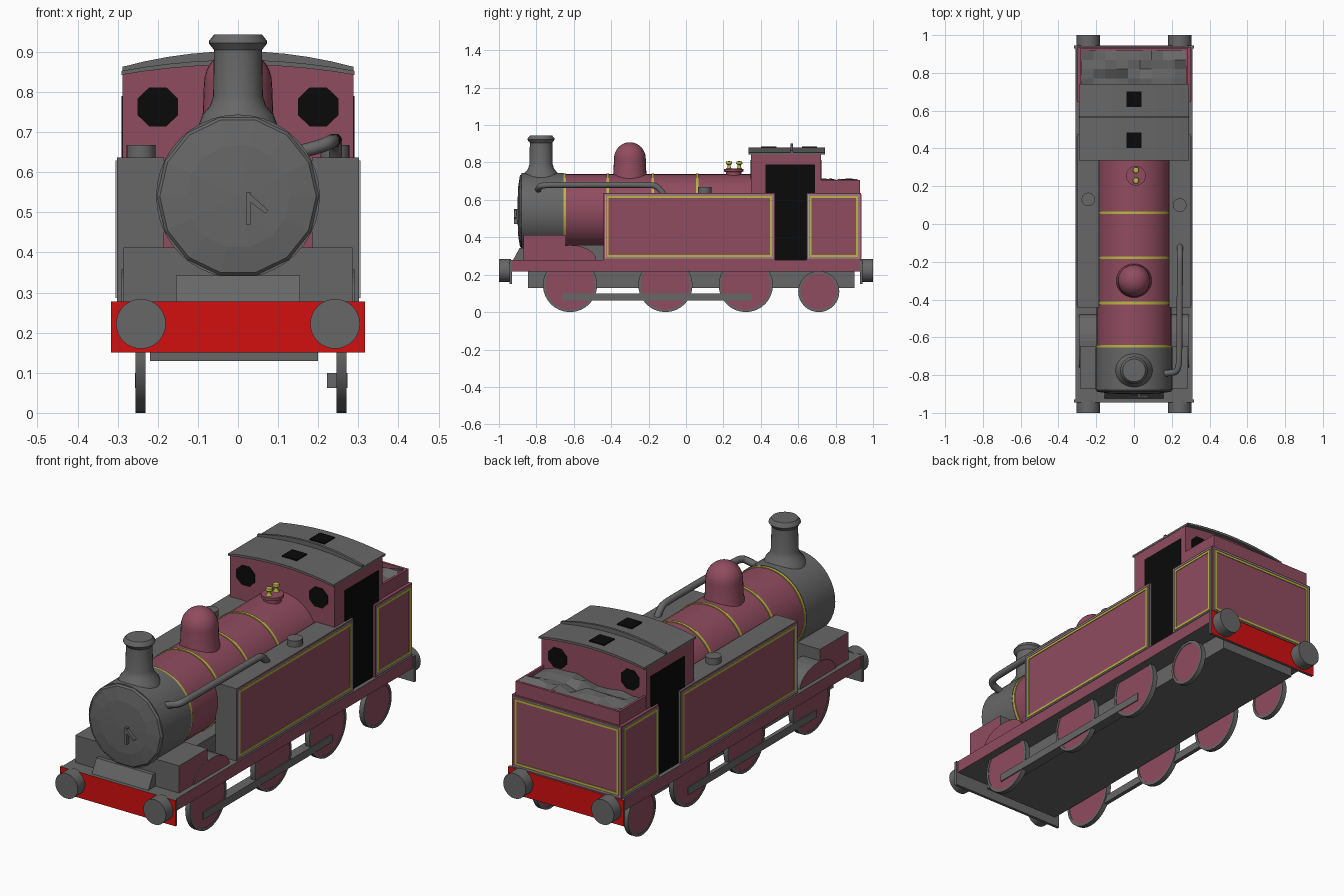
import bpy, bmesh, math, random
from mathutils import Vector, Matrix

cube = bpy.data.objects.get("Cube")
if cube:
    bpy.data.objects.remove(cube, do_unlink=True)


def material(name, rgb):
    m = bpy.data.materials.new(name)
    m.use_nodes = True
    m.diffuse_color = (*rgb, 1)
    bsdf = next(n for n in m.node_tree.nodes if n.type == 'BSDF_PRINCIPLED')
    bsdf.inputs["Base Color"].default_value = (*rgb, 1)
    bsdf.inputs["Roughness"].default_value = 0.7
    return m


maroon = material("maroon", (0.28, 0.072, 0.115))
grey = material("dark grey", (0.135, 0.135, 0.135))
black = material("black", (0.003, 0.003, 0.003))
yellow = material("lining yellow", (0.5, 0.47, 0.06))
red = material("beam red", (0.65, 0.005, 0.005))
pale = material("pale grey", (0.4, 0.37, 0.38))


def finish(name, bm, mats, rule=None, smooth=False):
    """Turn a bmesh into an object; rule(normal, centre) picks the material."""
    bmesh.ops.remove_doubles(bm, verts=bm.verts, dist=1e-5)
    bmesh.ops.recalc_face_normals(bm, faces=bm.faces)
    bm.normal_update()
    if rule:
        for f in bm.faces:
            f.material_index = int(rule(f.normal, f.calc_center_median()))
    me = bpy.data.meshes.new(name)
    bm.to_mesh(me)
    bm.free()
    for m in mats:
        me.materials.append(m)
    ob = bpy.data.objects.new(name, me)
    bpy.context.collection.objects.link(ob)
    if smooth:
        bpy.ops.object.select_all(action='DESELECT')
        ob.select_set(True)
        bpy.context.view_layer.objects.active = ob
        bpy.ops.object.shade_smooth_by_angle(angle=math.radians(35))
    return ob


def add_prism(bm, pts, axis, a, b):
    """Extrude a 2D outline along axis (x, y or z = 0, 1, 2) from a to b."""
    def at(p, t):
        c = list(p)
        c.insert(axis, t)
        return bm.verts.new(c)
    lo, hi = [at(p, a) for p in pts], [at(p, b) for p in pts]
    bm.faces.new(lo)
    bm.faces.new(hi)
    for i in range(len(pts)):
        j = (i + 1) % len(pts)
        bm.faces.new((lo[i], lo[j], hi[j], hi[i]))


def prism(name, pts, axis, a, b, mats, rule=None):
    bm = bmesh.new()
    add_prism(bm, pts, axis, a, b)
    return finish(name, bm, mats, rule)


def rect(u0, u1, v0, v1):
    return [(u0, v0), (u1, v0), (u1, v1), (u0, v1)]


def box(name, x, y, z, mats, rule=None):
    return prism(name, rect(*x, *y), 2, *z, mats, rule)


def lathe(name, profile, centre, mats, axis=(0, 0, 1), sides=32, rule=None, smooth=True):
    """Spin (radius, distance) points round an axis through centre."""
    bm = bmesh.new()
    vs = [bm.verts.new((r, 0, t)) for r, t in profile]
    es = [bm.edges.new(p) for p in zip(vs, vs[1:])]
    bmesh.ops.spin(bm, geom=vs + es, cent=(0, 0, 0), axis=(0, 0, 1),
                   angle=math.tau, steps=sides)
    rot = Vector((0, 0, 1)).rotation_difference(Vector(axis)).to_matrix().to_4x4()
    bm.transform(Matrix.Translation(centre) @ rot)
    return finish(name, bm, mats, rule, smooth)


def drum(name, r, t0, t1, centre, mats, **kw):
    return lathe(name, [(0, t0), (r, t0), (r, t1), (0, t1)], centre, mats, **kw)


def lining(name, axis, pos, u, v):
    """Yellow frame with a pale outer line, laid on a flat panel."""
    for label, inset, w, mat in (("pale_line", 0.008, 0.005, pale), ("lining", 0.016, 0.011, yellow)):
        bm = bmesh.new()
        u0, u1, v0, v1 = u[0] + inset, u[1] - inset, v[0] + inset, v[1] - inset
        for r in (rect(u0, u1, v0, v0 + w), rect(u0, u1, v1 - w, v1),
                  rect(u0, u0 + w, v0 + w, v1 - w), rect(u1 - w, u1, v0 + w, v1 - w)):
            add_prism(bm, r, axis, pos - 0.003, pos + 0.003)
        finish(name + "_" + label, bm, [mat])


def side_maroon(n, c):
    return abs(n.x) > 0.9


SIDES = (("left", 1), ("right", -1))
TWO = [grey, maroon]
FLOOR = 0.278

# Footplate, underframe and buffer beams
box("footplate", (-0.31, 0.31), (-0.935, 0.935), (0.218, FLOOR), TWO, side_maroon)
box("underframe", (-0.22, 0.2), (-0.845, 0.9), (0.13, 0.218), [grey])
for end, s in (("front", -1), ("rear", 1)):
    box(end + "_beam", (-0.317, 0.317), sorted((s * 0.93, s * 0.944)), (0.15, FLOOR),
        [grey, red], lambda n, c: n.y * s > 0.9)
    for side, k in SIDES:
        drum(f"{end}_{side}_buffer", 0.062, 0.935, 1.0, (k * 0.242, 0, 0.222),
             [grey], axis=(0, s, 0))

# Wheels with grey tyres, and coupling rods
for side, x in (("left", 0.258), ("right", -0.243)):
    for i, (y, r) in enumerate(((-0.62, 0.145), (-0.11, 0.145), (0.32, 0.145), (0.71, 0.11))):
        ri, h, d = r - 0.013, 0.0125, 0.010
        hub = Vector((x, y, r))
        lathe(f"{side}_wheel_{i + 1}", [(0, -d), (ri, -d), (ri, -h), (r, -h), (r, h), (ri, h), (ri, d), (0, d)],
              hub, TWO, axis=(1, 0, 0), smooth=True,
              rule=lambda n, c: abs(n.x) > 0.9 and (c - hub).length < ri * 0.97)
box("left_coupling_rod", (0.222, 0.273), (-0.66, 0.35), (0.062, 0.1), [grey])
box("right_coupling_rod", (-0.257, -0.237), (-0.66, 0.35), (0.062, 0.1), [grey])

# Boiler, smokebox and bands
axle = (0, 0, 0.54)
drum("boiler", 0.198, -0.66, 0.36, axle, [maroon], axis=(0, 1, 0), sides=40)
drum("smokebox", 0.204, -0.88, -0.655, axle, [grey], axis=(0, 1, 0), sides=40)
lathe("smokebox_door", [(0, -0.878), (0.204, -0.878), (0.195, -0.888), (0.13, -0.898), (0, -0.902)],
      axle, [grey], axis=(0, 1, 0), sides=14, smooth=False)
for i, y in enumerate((-0.648, -0.418, -0.178, 0.06)):
    drum(f"boiler_band_{i + 1}", 0.202, y - 0.007, y + 0.007, axle, [yellow], axis=(0, 1, 0), sides=40)
box("boiler_cradle", (-0.16, 0.16), (-0.65, 0.35), (FLOOR, 0.36), [grey])
box("smokebox_saddle", (-0.285, 0.285), (-0.87, -0.645), (FLOOR, 0.413), TWO, side_maroon)
prism("front_step", [(-0.925, FLOOR), (-0.86, FLOOR), (-0.86, 0.343), (-0.89, 0.343)], 0,
      -0.155, 0.155, [grey])

# Door handle
box("handle_down", (0.02, 0.032), (-0.92, -0.897), (0.47, 0.55), [grey])
prism("handle_across", [(0.026, 0.55), (0.026, 0.53), (0.068, 0.497), (0.076, 0.505)], 1,
      -0.92, -0.905, [grey])

# Chimney, steam dome and safety valves
lathe("chimney", [(0, 0.70), (0.105, 0.70), (0.088, 0.745), (0.07, 0.765), (0.062, 0.79), (0.06, 0.905),
                  (0.073, 0.922), (0.072, 0.928), (0.06, 0.943), (0, 0.943)], (0, -0.775, 0), [grey])
dome = [(0.085 * math.cos(a), 0.82 + 0.088 * math.sin(a))
        for a in (i * math.pi / 16 for i in range(9))]
lathe("steam_dome", [(0, 0.68), (0.1, 0.68), (0.088, 0.745)] + dome, (0, -0.3, 0), [maroon])
lathe("valve_base", [(0, 0.7), (0.042, 0.7), (0.042, 0.748), (0.052, 0.752), (0.052, 0.766), (0, 0.768)],
      (0.01, 0.255, 0), [maroon], sides=20)
for i, y in enumerate((0.23, 0.285)):
    lathe(f"safety_valve_{i + 1}", [(0, 0.765), (0.016, 0.765), (0.009, 0.775), (0.009, 0.787),
          (0.017, 0.793), (0.015, 0.804), (0, 0.808)], (0.01, y, 0), [yellow], sides=12)

# Side tanks, fillers, splashers and door openings
for side, k in SIDES:
    xs = sorted((k * 0.185, k * 0.302))
    box(side + "_tank", xs, (-0.442, 0.475), (FLOOR, 0.637), TWO, side_maroon)
    lining(side + "_tank", 0, k * 0.302, (-0.442, 0.475), (FLOOR, 0.637))
    lining(side + "_bunker", 0, k * 0.302, (0.645, 0.936), (FLOOR, 0.637))
    drum(side + "_tank_filler", 0.036, 0.63, 0.668, (k * 0.242, 0.115 - k * 0.015, 0), [grey], sides=20)
    arc = [(-0.62 + 0.14 * math.cos(a), FLOOR + 0.08 * math.sin(a))
           for a in (i * math.pi / 12 for i in range(13))]
    prism(side + "_splasher", arc, 0, k * 0.19, k * 0.29, TWO, side_maroon)
    box(side + "_doorway", sorted((k * 0.285, k * 0.291)), (0.425, 0.69), (FLOOR, 0.79), [black])


# Cab with arched roof
def arch(edge, peak, half=0.288, steps=10):
    return [(half * t, peak - (peak - edge) * t * t)
            for t in (1 - 2 * i / steps for i in range(steps + 1))]


def shell(lower, upper):
    return arch(*upper) + arch(*lower)[::-1]


prism("cab", [(-0.288, FLOOR), (0.288, FLOOR)] + arch(0.847, 0.872), 1, 0.347, 0.722, [maroon])
prism("roof", shell((0.843, 0.868, 0.29), (0.853, 0.88, 0.29)), 1, 0.335, 0.742, [grey])
prism("roof_rib", shell((0.848, 0.87), (0.863, 0.902)), 1, 0.56, 0.572, [grey])
for end, y in (("front", 0.443), ("rear", 0.66)):
    box(end + "_roof_hatch", (-0.041, 0.041), (y - 0.041, y + 0.041), (0.876, 0.885), [black])
for end, y in (("front", 0.347), ("rear", 0.722)):
    for side, k in SIDES:
        octagon = [(k * 0.2 + 0.055 * math.cos(a), 0.763 + 0.053 * math.sin(a))
                   for a in ((i + 0.5) * math.pi / 4 for i in range(8))]
        prism(f"{end}_{side}_window", octagon, 1, y - 0.003, y + 0.003, [black])

# Bunker with raised walls and a lumpy coal load
box("bunker", (-0.302, 0.302), (0.645, 0.936), (FLOOR, 0.637), [maroon])
lining("bunker_back", 1, 0.936, (-0.302, 0.302), (FLOOR, 0.637))
bm = bmesh.new()
for x in ((-0.286, -0.274), (0.274, 0.286)):
    add_prism(bm, rect(*x, 0.72, 0.93), 2, 0.63, 0.705)
add_prism(bm, rect(-0.274, 0.274, 0.918, 0.93), 2, 0.63, 0.705)
finish("bunker_walls", bm, [maroon])
random.seed(4)
bm = bmesh.new()
bmesh.ops.create_grid(bm, x_segments=9, y_segments=4, size=1)
for v in bm.verts:
    v.co = (v.co.x * 0.274, 0.82 + v.co.y * 0.098, 0.698 + random.uniform(-0.018, 0.02))
finish("coal", bm, [grey])

# Steam pipe along the left side
curve = bpy.data.curves.new("steam_pipe", 'CURVE')
curve.dimensions = '3D'
curve.bevel_depth = 0.017
curve.bevel_resolution = 2
curve.use_fill_caps = True
path = [(0.15, -0.79, 0.65), (0.21, -0.79, 0.665), (0.235, -0.77, 0.678), (0.24, -0.7, 0.68),
        (0.242, -0.4, 0.68), (0.243, -0.2, 0.68), (0.243, -0.15, 0.675), (0.243, -0.12, 0.63)]
spline = curve.splines.new('NURBS')
spline.points.add(len(path) - 1)
for p, co in zip(spline.points, path):
    p.co = (*co, 1)
spline.order_u = 3
spline.use_endpoint_u = True
spline.resolution_u = 4
curve.materials.append(grey)
bpy.context.collection.objects.link(bpy.data.objects.new("steam_pipe", curve))
